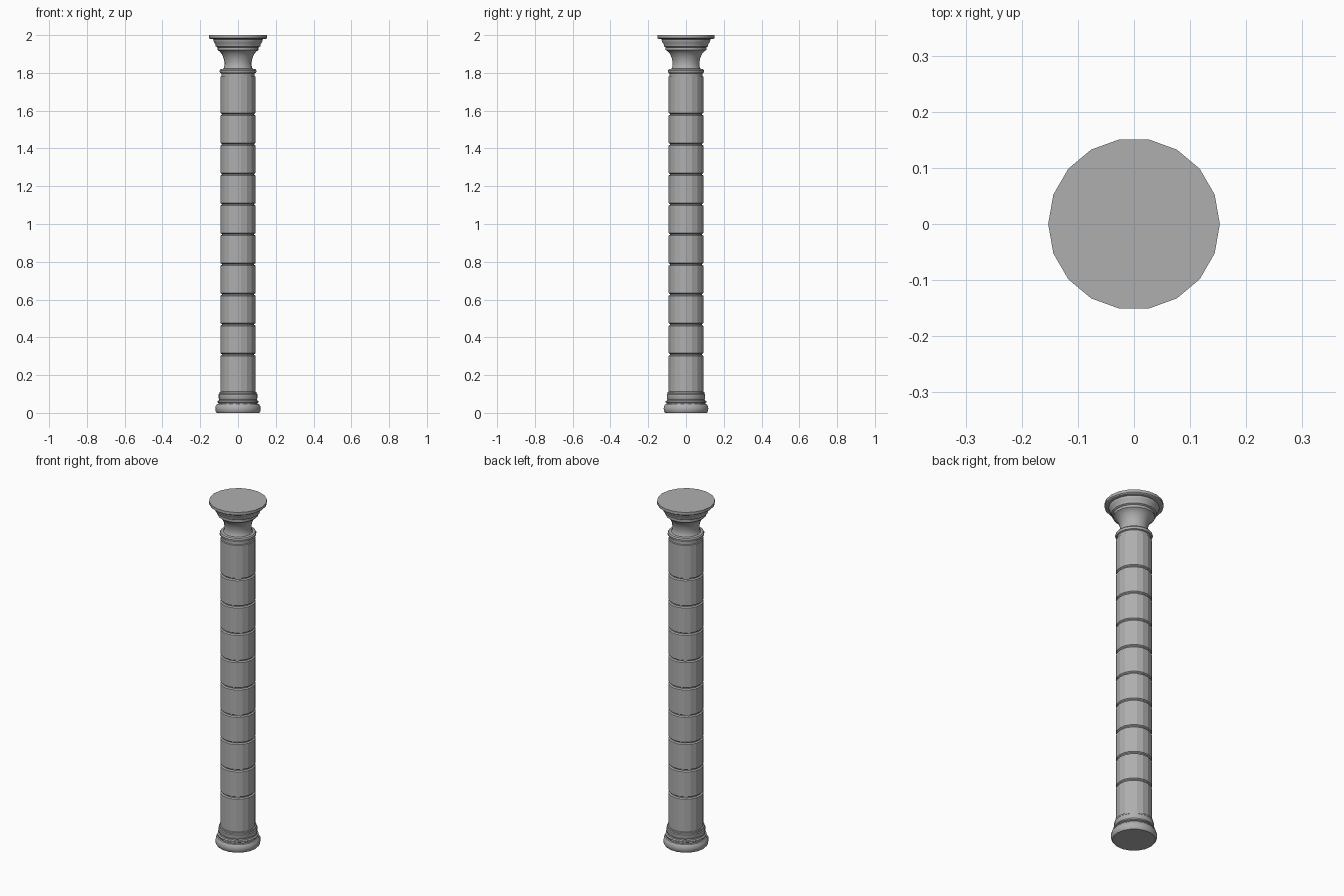
import bpy, bmesh
from math import cos, sin, pi

if "Cube" in bpy.data.objects:
    bpy.data.objects.remove(bpy.data.objects["Cube"])

SIDES = 18

stone = bpy.data.materials.new("dark_stone")
stone.diffuse_color = (0.43, 0.43, 0.43, 1.0)
stone.use_nodes = True
stone.node_tree.nodes["Principled BSDF"].inputs["Base Color"].default_value = stone.diffuse_color


def lathe(name, profile, cap_bottom=False, cap_top=False, smooth=True):
    """Revolve (radius, z) points, listed bottom to top, around z."""
    bm = bmesh.new()
    rings = [[bm.verts.new((r * cos(2 * pi * i / SIDES), r * sin(2 * pi * i / SIDES), z))
              for i in range(SIDES)] for r, z in profile]
    for a, b in zip(rings, rings[1:]):
        for i in range(SIDES):
            j = (i + 1) % SIDES
            bm.faces.new((a[i], a[j], b[j], b[i]))
    if cap_bottom:
        bm.faces.new(rings[0][::-1])
    if cap_top:
        bm.faces.new(rings[-1])
    mesh = bpy.data.meshes.new(name)
    bm.to_mesh(mesh)
    bm.free()
    mesh.materials.append(stone)
    obj = bpy.data.objects.new(name, mesh)
    bpy.context.collection.objects.link(obj)
    if smooth:
        bpy.context.view_layer.objects.active = obj
        obj.select_set(True)
        bpy.ops.object.shade_smooth_by_angle(angle=pi / 6)
        obj.select_set(False)
    return obj


R = 0.093          # shaft radius
GROOVE_R = 0.086   # radius at the bottom of the joints

# Base: large torus, thin fillet, upper mouldings
lathe("base", [
    (0.112, 0.0), (0.118, 0.008), (0.12, 0.022), (0.118, 0.036), (0.111, 0.046),
    (0.104, 0.048), (0.104, 0.053), (0.109, 0.056), (0.109, 0.062), (0.102, 0.066),
    (0.100, 0.072), (0.103, 0.078), (0.103, 0.098), (0.099, 0.102), (0.099, 0.110),
    (R, 0.112)], cap_bottom=True)

# Shaft: stacked flat-sided drums separated by narrow V-shaped joints
shaft = [(R, 0.112)]
for k in range(9):
    z = 0.309 + k * 0.159
    shaft += [(R, z - 0.007), (GROOVE_R, z - 0.002), (GROOVE_R, z + 0.002), (R, z + 0.007)]
shaft.append((R, 1.78))
lathe("shaft", shaft, smooth=False)

# Capital: neck ring, flared bell, stepped mouldings and flat top slab
lathe("capital", [
    (R, 1.78), (0.088, 1.782), (0.088, 1.797), (0.094, 1.80), (0.097, 1.806),
    (0.097, 1.813), (0.092, 1.82), (0.078, 1.822), (0.073, 1.832), (0.072, 1.855),
    (0.076, 1.878), (0.086, 1.900), (0.098, 1.914), (0.109, 1.921),
    (0.109, 1.935), (0.118, 1.940), (0.120, 1.952), (0.127, 1.962), (0.131, 1.974),
    (0.131, 1.978), (0.148, 1.980), (0.153, 1.984), (0.153, 2.0)], cap_top=True)
